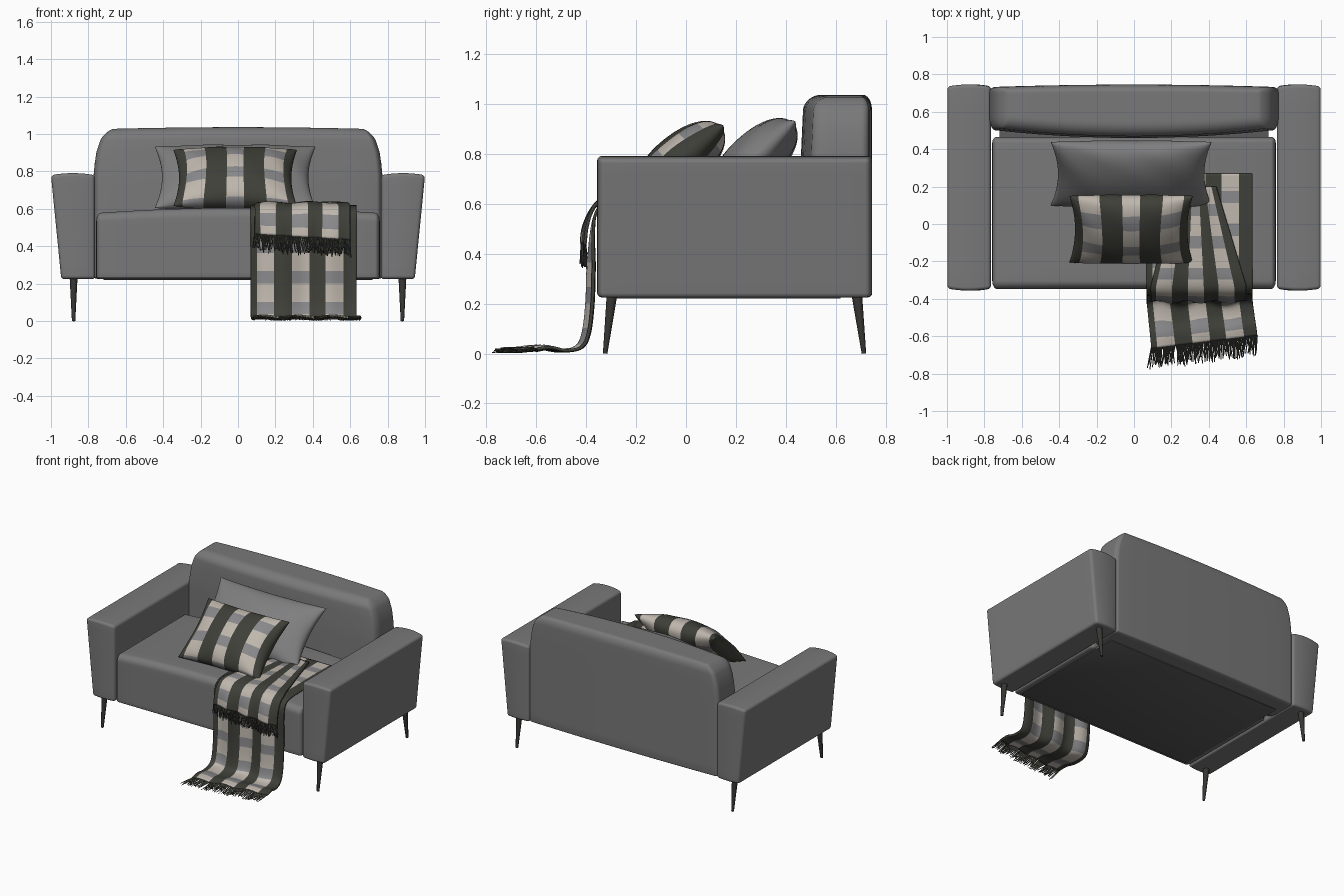
import bpy, bmesh, math, random
from mathutils import Vector

if "Cube" in bpy.data.objects:
    bpy.data.objects.remove(bpy.data.objects["Cube"])

random.seed(4)


def material(name, r, g, b):
    m = bpy.data.materials.new(name)
    m.diffuse_color = (r, g, b, 1)
    m.use_nodes = True
    m.node_tree.nodes["Principled BSDF"].inputs["Base Color"].default_value = m.diffuse_color
    return m


SOFA = material("sofa grey", 0.19, 0.19, 0.19)
PILLOW = material("pillow grey", 0.21, 0.21, 0.215)
UNDER = material("underside grey", 0.10, 0.10, 0.10)
LEG = material("leg dark", 0.04, 0.038, 0.034)
DARK = material("plaid dark", 0.05, 0.05, 0.041)
CREAM = material("plaid cream", 0.52, 0.475, 0.42)
GREY = material("plaid grey", 0.25, 0.25, 0.26)
PLAID = [DARK, CREAM, GREY]


def finish(name, bm, mats, smooth=True, mirror=False):
    bmesh.ops.recalc_face_normals(bm, faces=bm.faces)
    me = bpy.data.meshes.new(name)
    bm.to_mesh(me)
    bm.free()
    for m in mats:
        me.materials.append(m)
    for p in me.polygons:
        p.use_smooth = smooth
    ob = bpy.data.objects.new(name, me)
    bpy.context.collection.objects.link(ob)
    if mirror:
        ob.modifiers.new("mirror", 'MIRROR')
    return ob


def soft_box(name, lo, hi, radii, mat, deform=None, mirror=False, seg=4, mid=12):
    """Box with rounded edges; radii holds (low side, high side) for each axis."""
    n = mid + 2 * seg
    bm = bmesh.new()
    bmesh.ops.create_cube(bm, size=2)
    bmesh.ops.subdivide_edges(bm, edges=bm.edges[:], cuts=n - 1, use_grid_fill=True)
    for v in bm.verts:
        inner, d, rad = Vector(), Vector(), Vector()
        for a in range(3):
            i = round((v.co[a] + 1) / 2 * n)
            r0, r1 = radii[a]
            t = min(max((i - seg) / mid, 0), 1)
            inner[a] = (lo[a] + r0) * (1 - t) + (hi[a] - r1) * t
            if i < seg:
                d[a], rad[a] = -math.tan((seg - i) / seg * math.pi / 4), r0
            elif i > n - seg:
                d[a], rad[a] = math.tan((i - n + seg) / seg * math.pi / 4), r1
        d.normalize()
        p = inner + Vector(d[a] * rad[a] for a in range(3))
        v.co = deform(p) if deform else p
    return finish(name, bm, [mat], mirror=mirror)


# Arms: outer side leans out towards the top, ends and top slightly crowned
def arm_shape(p):
    k = (p.x - 0.765) / 0.235
    h = (p.z - 0.225) / 0.555
    crown = 0.011 * (1 - (2 * k - 1) ** 2)
    return Vector((p.x - 0.055 * k * (1 - h), p.y + crown * (p.y - 0.195) / 0.54, p.z + crown * h))


R = (0.018, 0.018)
soft_box("arms", (0.765, -0.345, 0.225), (1.0, 0.735, 0.78), (R, R, R), SOFA, arm_shape, True)


# Seat: crowned top
def seat_shape(p):
    h = max(0, (p.z - 0.4) / 0.175)
    return Vector((p.x, p.y, p.z + 0.028 * h * (1 - (p.x / 0.76) ** 2)))


soft_box("seat", (-0.758, -0.347, 0.225), (0.758, 0.465, 0.577),
         ((0.025, 0.025), (0.045, 0.03), (0.012, 0.045)), SOFA, seat_shape)


# Backrest: rounded top corners and a bowed front
def back_shape(p):
    t = max(0, (p.z - 0.78) / 0.255)
    bow = 1 - (p.x / 0.775) ** 2
    x = p.x * (1 - 0.03 * t - 0.085 * t ** 4)
    front = (0.73 - p.y) / 0.225
    y = p.y - 0.045 * bow * front + 0.013 * bow * (1 - front) + 0.012 * t * front
    return Vector((x, y, p.z + 0.01 * bow * t))


soft_box("backrest", (-0.772, 0.505, 0.225), (0.772, 0.732, 1.027),
         ((0.03, 0.03), (0.06, 0.03), (0.012, 0.06)), SOFA, back_shape)

# Underside panel
S = (0.003, 0.003)
soft_box("underside_panel", (-0.72, -0.315, 0.22), (0.72, 0.62, 0.24), (S, S, S), UNDER, seg=1, mid=1)


# Tapered round rod between two points, used for legs and fringe
def rod(bm, a, b, ra, rb, sides):
    q = (b - a).to_track_quat('Z', 'Y')
    rings = []
    for c, r in ((a, ra), (b, rb)):
        rings.append([bm.verts.new(c + q @ Vector((r * math.cos(i * math.tau / sides),
                                                   r * math.sin(i * math.tau / sides), 0)))
                      for i in range(sides)])
    for i in range(sides):
        j = (i + 1) % sides
        bm.faces.new((rings[0][i], rings[0][j], rings[1][j], rings[1][i]))
    bm.faces.new(rings[0])
    bm.faces.new(rings[1])


for name, y0, y1 in (("front_legs", -0.324, -0.297), ("back_legs", 0.713, 0.685)):
    bm = bmesh.new()
    rod(bm, Vector((0.879, y0, 0)), Vector((0.879, y1, 0.232)), 0.009, 0.021, 20)
    ob = finish(name, bm, [LEG], smooth=False, mirror=True)
    for p in ob.data.polygons:
        p.use_smooth = len(p.vertices) == 4


# Pillows: two domed sheets joined at a pinched outline, leaning back
def pillow(name, centre, half_w, half_h, thick, lean, mats, rule, n=64):
    bm = bmesh.new()
    bmesh.ops.create_grid(bm, x_segments=n, y_segments=n, size=1)
    top = set(bm.verts)
    bmesh.ops.create_grid(bm, x_segments=n, y_segments=n, size=1)
    for v in bm.verts:
        v.co.x, v.co.y = (math.sin(c * math.pi / 2) for c in v.co.xy)
    for f in bm.faces:
        c = f.calc_center_median()
        f.material_index = rule(c.x * half_w, c.y * half_h)
    ca, sa = math.cos(lean), math.sin(lean)
    for v in bm.verts:
        u, w = v.co.x, v.co.y
        side = 1 if v in top else -1
        dome = max(0, (1 - u * u) * (1 - w * w)) ** 0.45
        wrinkle = 0.05 * math.sin(9 * u + 5 * w) * (u * u + w * w)
        h = side * thick * dome * (1 + wrinkle)
        x = u * half_w * (1 - 0.09 * (1 - w * w))
        l = w * half_h * (1 - 0.06 * (1 - u * u))
        p = Vector((x, ca * l - sa * h, sa * l + ca * h)) + Vector(centre)
        p.z = max(p.z, 0.596)
        v.co = p
    bmesh.ops.remove_doubles(bm, verts=bm.verts[:], dist=0.0004)
    return finish(name, bm, mats)


def pillow_plaid(x, y):
    x = abs(x)
    if 0.053 < x < 0.165 or x > 0.28:
        return 0
    return 1 if (y + 0.03) % 0.19 < 0.11 else 2


pillow("grey_pillow", (-0.015, 0.268, 0.768), 0.43, 0.235, 0.108, math.radians(44),
       [PILLOW], lambda x, y: 0)
pillow("plaid_pillow", (-0.015, -0.028, 0.765), 0.33, 0.232, 0.11, math.radians(40),
       PLAID, pillow_plaid)


# Throw: sheets swept along a smooth side profile
def smooth_path(pts, step=0.014):
    P = [Vector(p) for p in pts]
    P = [2 * P[0] - P[1]] + P + [2 * P[-1] - P[-2]]
    out = []
    for a, b, c, d in zip(P, P[1:], P[2:], P[3:]):
        n = math.ceil((c - b).length / step)
        for i in range(n):
            t = i / n
            out.append(0.5 * (2 * b + (c - a) * t + (2 * a - 5 * b + 4 * c - d) * t * t
                              + (3 * b - a - 3 * c + d) * t ** 3))
    return out + [P[-2]]


def throw_plaid(w, s):
    if w < 0.035 or (w - 0.035) % 0.183 > 0.094 or w > 0.53:
        return 0
    return 1 if s % 0.17 < 0.1 else 2


def throw(name, pts, place, cols=72):
    path = smooth_path(pts)
    bm = bmesh.new()
    rows = [[bm.verts.new(place(i / cols, p.x, p.y)) for i in range(cols + 1)] for p in path]
    s = 0
    for a, b, p, q in zip(rows, rows[1:], path, path[1:]):
        s += (q - p).length
        for i in range(cols):
            f = bm.faces.new((a[i], a[i + 1], b[i + 1], b[i]))
            f.material_index = throw_plaid((i + 0.5) / cols * 0.565, s)
    hem = [v.co.copy() for v in rows[-1]]
    ob = finish(name, bm, PLAID)
    m = ob.modifiers.new("cloth thickness", 'SOLIDIFY')
    m.thickness, m.offset = 0.012, 0
    return hem


def fringe(name, hem, direction):
    bm = bmesh.new()
    for p in hem:
        for k in range(2):
            jitter = Vector((random.uniform(-0.025, 0.025), random.uniform(-0.008, 0.008),
                             random.uniform(-0.008, 0.008)))
            q = p + Vector(direction) * random.uniform(0.75, 1.1) + jitter
            q.z = max(q.z, 0.004)
            rod(bm, p, q, 0.004, 0.0025, 4)
    finish(name, bm, [DARK], smooth=False)


def long_place(u, y, z):
    hang = min(max((0.55 - z) / 0.2, 0), 1)
    floor = min(max((-y - 0.42) / 0.2, 0), 1)
    x = 0.068 + 0.565 * u + 0.025 * floor
    y += 0.013 * math.sin(u * 15) * hang * (1 - floor) + 0.07 * (u - 0.5) * floor
    return Vector((x, y, z + 0.006 * (1 + math.sin(u * 19)) * floor))


def short_place(u, y, z):
    back = min(max((y + 0.33) / 0.53, 0), 1)
    left, right = 0.09 + 0.14 * back, 0.60 - 0.16 * back
    hang = min(max((0.6 - z) / 0.12, 0), 1)
    return Vector((left + (right - left) * u, y + 0.007 * math.sin(u * 21) * hang,
                   z + 0.004 * math.sin(u * 13) * (1 - hang) - 0.03 * (u - 0.5) * hang))


hem = throw("long_throw", [(0.27, 0.612), (0.1, 0.614), (-0.05, 0.614), (-0.18, 0.612), (-0.27, 0.61),
                           (-0.33, 0.598), (-0.362, 0.56), (-0.375, 0.48), (-0.38, 0.35), (-0.385, 0.2),
                           (-0.40, 0.08), (-0.43, 0.025), (-0.5, 0.01), (-0.57, 0.02), (-0.63, 0.012)],
            long_place)
fringe("floor_fringe", hem, (0.0, -0.1, -0.012))
hem = throw("short_throw", [(0.2, 0.63), (0.08, 0.632), (-0.05, 0.632), (-0.18, 0.63), (-0.28, 0.628),
                            (-0.345, 0.61), (-0.38, 0.57), (-0.403, 0.51), (-0.412, 0.45)],
            short_place)
fringe("hanging_fringe", hem, (0.0, 0.002, -0.085))
